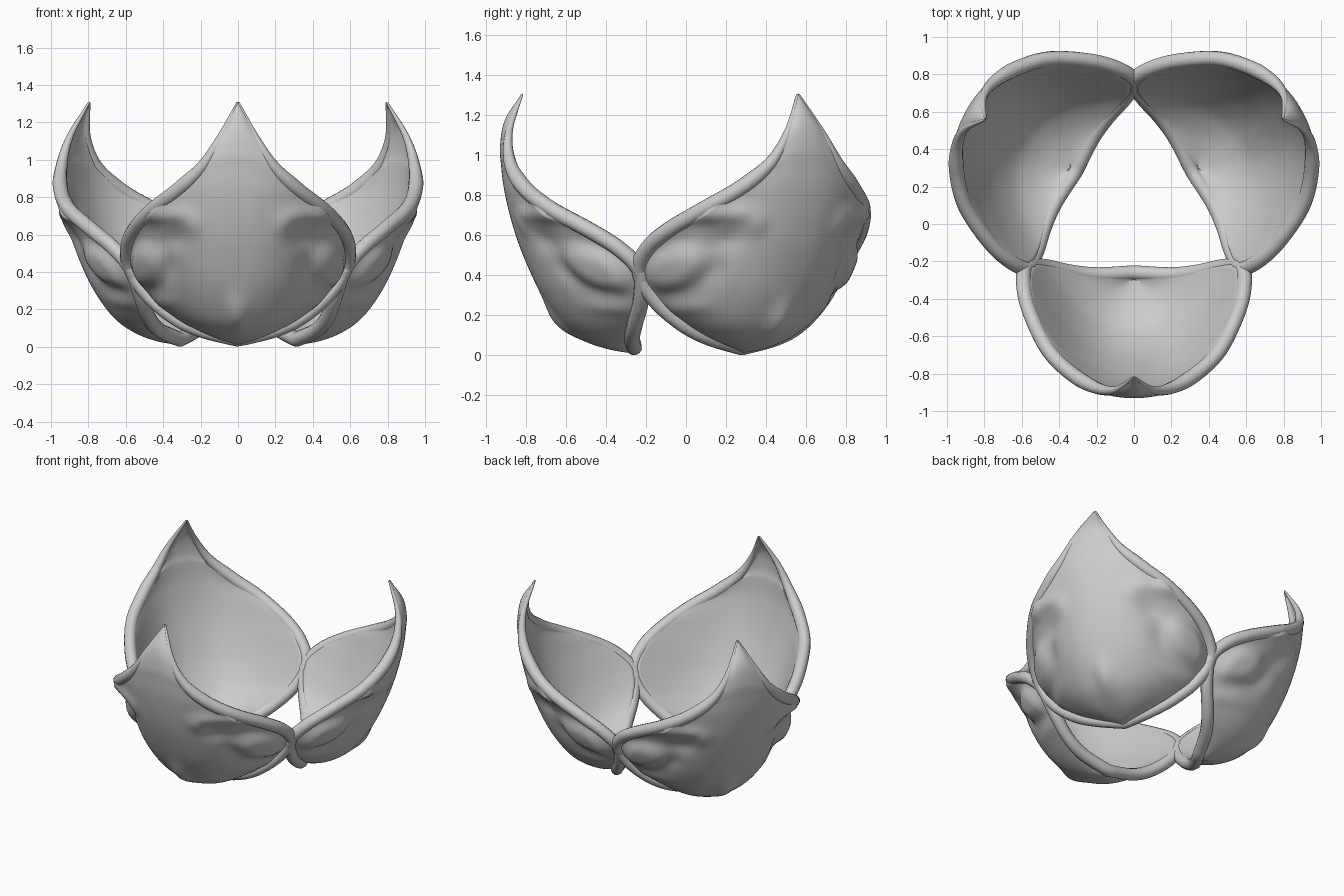
import bpy, bmesh
from math import exp, radians
from mathutils import Vector

if "Cube" in bpy.data.objects:
    bpy.data.objects.remove(bpy.data.objects["Cube"])

CY = 0.10  # centre of the three-fold ring
NU, NV = 80, 90

# petal rows, bottom to tip: centre-line (y, z) and rim (x, y, z)
CENTRE = [(-.27, .01), (-.38, .03), (-.50, .075), (-.61, .155), (-.725, .31), (-.815, .50),
          (-.873, .67), (-.91, .83), (-.925, .95), (-.93, 1.05), (-.905, 1.18), (-.82, 1.31)]
RIM = [(.004, -.26, .04), (.2, -.27, .09), (.345, -.255, .16), (.485, -.225, .28), (.575, -.23, .42),
       (.59, -.33, .53), (.555, -.48, .625), (.455, -.68, .735), (.32, -.81, .84), (.19, -.88, .965),
       (.095, -.885, 1.12), (.003, -.82, 1.305)]
CENTRE = [Vector((0, y, z)) for y, z in CENTRE]
RIM = [Vector(p) for p in RIM]

# face-like relief: x, z, width, height, amount
BUMPS = [(.24, .66, .05, .06, .015), (.31, .71, .06, .05, .02), (.42, .71, .07, .05, .03),
         (.35, .57, .07, .06, -.02), (.37, .42, .05, .08, -.015), (.40, .24, .08, .04, .01)]
EYE = (.49, .44, .085, .11, .045)
NOSE = (0, .18, .06, .09, .03)


def spline(pts, v):
    """Catmull-Rom through pts, v in 0..1"""
    f = v * (len(pts) - 1)
    i = min(int(f), len(pts) - 2)
    t = f - i
    b, c = pts[i], pts[i + 1]
    a = pts[i - 1] if i else b * 2 - c
    d = pts[i + 2] if i + 2 < len(pts) else c * 2 - b
    return 0.5 * (2 * b + (c - a) * t + (2 * a - 5 * b + 4 * c - d) * t * t
                  + (3 * b - a - 3 * c + d) * t ** 3)


def surf(u, v):
    c, e = spline(CENTRE, v), spline(RIM, v)
    w = abs(u) ** 2.4
    return Vector((e.x * u, c.y + (e.y - c.y) * w, c.z + (e.z - c.z) * w))


def relief(p):
    def r2(b):
        return ((abs(p.x) - b[0]) / b[2]) ** 2 + ((p.z - b[1]) / b[3]) ** 2
    soft = sum(b[4] * exp(-r2(b)) for b in BUMPS + [NOSE])
    return soft + EYE[4] * exp(-r2(EYE) ** 2)


def tube_radius(v):
    return .04 * min(1, .15 + (1 - v) * 3.5)


def petal_mesh():
    bm = bmesh.new()
    outer, inner = [], []
    d = 0.002
    off = Vector((0, -CY, 0))
    for j in range(NV + 1):
        v = j / NV
        ro, ri = [], []
        for i in range(NU + 1):
            u = 2 * i / NU - 1
            v0, v1 = max(0, v - d), min(1, v + d)
            p = surf(u, v)
            du = surf(min(1, u + d), v) - surf(max(-1, u - d), v)
            n = du.cross(surf(u, v1) - surf(u, v0)).normalized()
            ends = min(1, v * 8, (1 - v) * 6)
            out = relief(p) * min(1, (1 - abs(u)) * 10) * ends
            # upper half: outside runs flush into the rim
            up = max(0, min(1, (v - .45) * 6))
            out += tube_radius(v) * .9 * up * abs(u) ** 4
            # inside runs flush into the rim as well
            thick = tube_radius(v) * (.95 + .1 * (1 - u * u))
            ro.append(bm.verts.new(p + off + n * out))
            ri.append(bm.verts.new(p + off - n * thick))
        outer.append(ro)
        inner.append(ri)
    for j in range(NV):
        for i in range(NU):
            for g in (outer, inner):
                q = [g[j][i], g[j][i + 1], g[j + 1][i + 1], g[j + 1][i]]
                bm.faces.new(q if g is outer else q[::-1])
        for i in (0, NU):
            bm.faces.new([outer[j][i], outer[j + 1][i], inner[j + 1][i], inner[j][i]])
    for j in (0, NV):
        for i in range(NU):
            bm.faces.new([outer[j][i], outer[j][i + 1], inner[j][i + 1], inner[j][i]])
    bmesh.ops.recalc_face_normals(bm, faces=bm.faces)
    me = bpy.data.meshes.new("petal_shell")
    bm.to_mesh(me)
    bm.free()
    me.shade_smooth()
    return me


def rim_curve():
    cu = bpy.data.curves.new("petal_rim", 'CURVE')
    cu.dimensions = '3D'
    cu.bevel_depth = 1
    cu.bevel_resolution = 4
    cu.use_fill_caps = True
    n = 60
    half = [(spline(RIM, i / n), i / n) for i in range(n + 1)]
    path = [(Vector((-p.x, p.y, p.z)), v) for p, v in half[::-1]] + half[1:]
    sp = cu.splines.new('POLY')
    sp.points.add(len(path) - 1)
    for q, (p, v) in zip(sp.points, path):
        q.co = (p.x, p.y - CY, p.z, 1)
        q.radius = tube_radius(v)
    return cu


# three identical petals around the centre
shell, rim = petal_mesh(), rim_curve()
for k in range(3):
    for name, data in (("petal_shell", shell), ("petal_rim", rim)):
        ob = bpy.data.objects.new(f"{name}_{k + 1}", data)
        ob.location = (0, CY, 0)
        ob.rotation_euler = (0, 0, radians(120 * k))
        bpy.context.collection.objects.link(ob)
